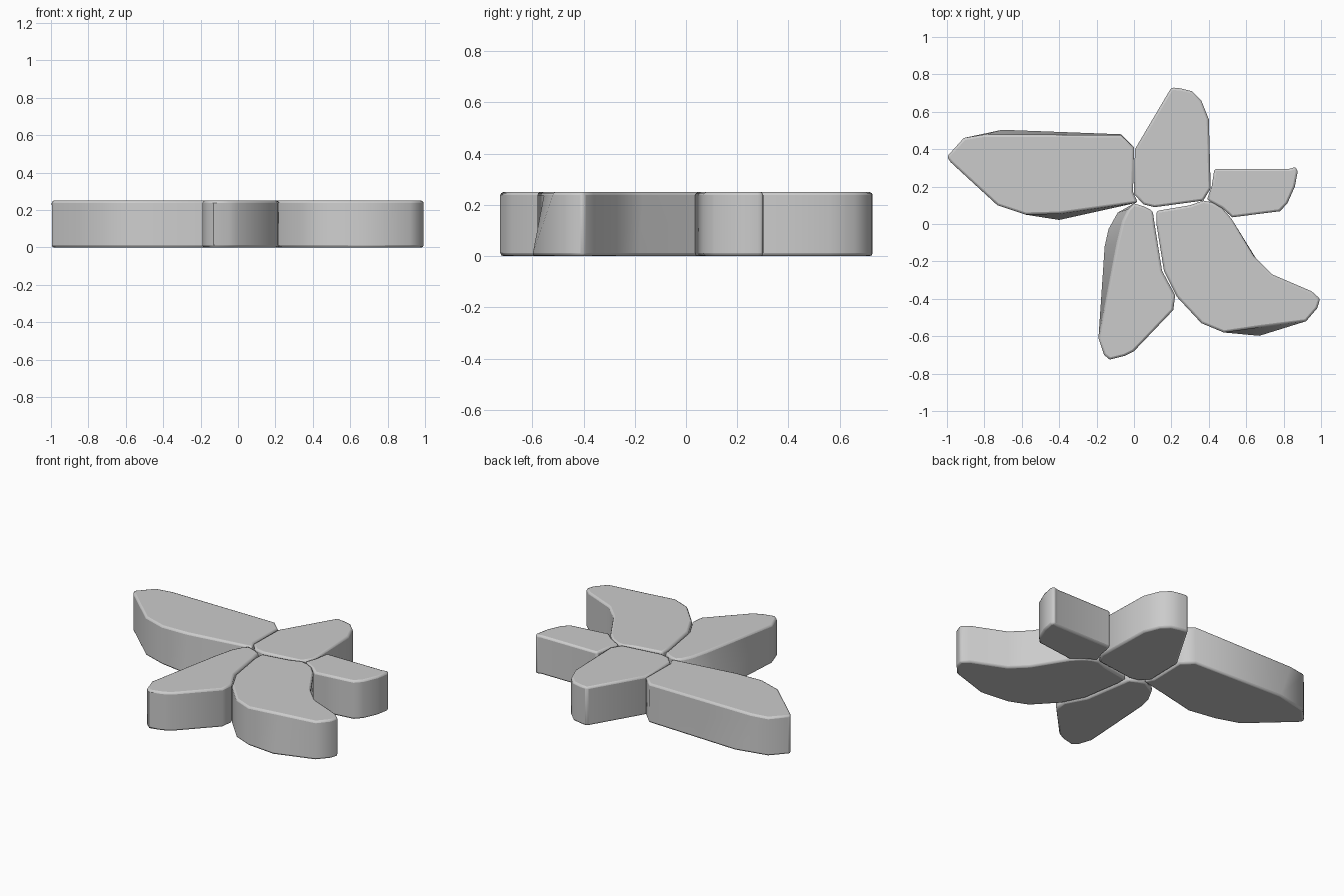
import bpy, bmesh, math

H = 0.25


def petal(name, outline, top_shift=None, bottom_shift=None):
    """Slab lofted between a bottom and a top outline, with softened rims."""
    top_shift, bottom_shift = top_shift or {}, bottom_shift or {}
    bm = bmesh.new()
    low = [bm.verts.new((*bottom_shift.get(i, p), 0)) for i, p in enumerate(outline)]
    high = [bm.verts.new((*top_shift.get(i, p), H)) for i, p in enumerate(outline)]
    n = len(outline)
    bm.faces.new(high)
    bm.faces.new(low[::-1])
    for i in range(n):
        j = (i + 1) % n
        bm.faces.new((low[i], low[j], high[j], high[i]))
    bmesh.ops.recalc_face_normals(bm, faces=bm.faces)
    mesh = bpy.data.meshes.new(name)
    bm.to_mesh(mesh)
    bm.free()
    ob = bpy.data.objects.new(name, mesh)
    bpy.context.collection.objects.link(ob)
    bpy.ops.object.select_all(action='DESELECT')
    ob.select_set(True)
    bpy.context.view_layer.objects.active = ob
    bpy.ops.object.shade_smooth_by_angle(angle=math.radians(50))
    bev = ob.modifiers.new("soft_rim", 'BEVEL')
    bev.width = 0.012
    bev.segments = 2
    bev.limit_method = 'ANGLE'
    bev.angle_limit = math.radians(55)
    return ob


# long left petal: underside bulges past the straight upper edges
petal("left_petal", [
    (-1.0, 0.36), (-0.98, 0.33), (-0.73, 0.10), (-0.58, 0.05), (-0.40, 0.02),
    (0.02, 0.115), (-0.005, 0.17), (0.0, 0.41), (-0.07, 0.48), (-0.70, 0.505),
    (-0.91, 0.46)],
    top_shift={4: (-0.40, 0.055), 8: (-0.07, 0.475), 9: (-0.80, 0.478)})

# back petal
petal("back_petal", [
    (0.20, 0.73), (0.005, 0.40), (0.0, 0.16), (0.05, 0.105), (0.11, 0.09),
    (0.37, 0.125), (0.41, 0.19), (0.40, 0.56), (0.36, 0.66), (0.31, 0.71),
    (0.25, 0.725)])

# small right petal
petal("right_petal", [
    (0.43, 0.295), (0.415, 0.20), (0.39, 0.13), (0.47, 0.085), (0.525, 0.036),
    (0.78, 0.068), (0.82, 0.11), (0.86, 0.20), (0.875, 0.28), (0.865, 0.305),
    (0.83, 0.295)])

# curved front right petal
petal("front_right_petal", [
    (0.12, 0.07), (0.12, 0.0), (0.16, -0.25), (0.23, -0.39), (0.36, -0.53),
    (0.48, -0.58), (0.67, -0.60), (0.92, -0.52), (0.98, -0.45), (0.995, -0.40),
    (0.95, -0.36), (0.74, -0.27), (0.65, -0.18), (0.52, 0.03), (0.47, 0.085),
    (0.42, 0.115), (0.37, 0.125), (0.30, 0.10)],
    top_shift={6: (0.67, -0.552), 12: (0.64, -0.17)})

# front petal: outer flank leans in toward the hub
petal("front_petal", [
    (0.10, 0.07), (0.05, 0.095), (0.0, 0.11), (-0.09, 0.06), (-0.14, -0.03),
    (-0.16, -0.12), (-0.19, -0.61), (-0.16, -0.70), (-0.13, -0.725),
    (-0.05, -0.705), (0.0, -0.68), (0.21, -0.46), (0.22, -0.38),
    (0.15, -0.25), (0.11, 0.0)],
    top_shift={3: (-0.03, 0.08), 4: (-0.06, 0.02), 5: (-0.09, -0.10)})
